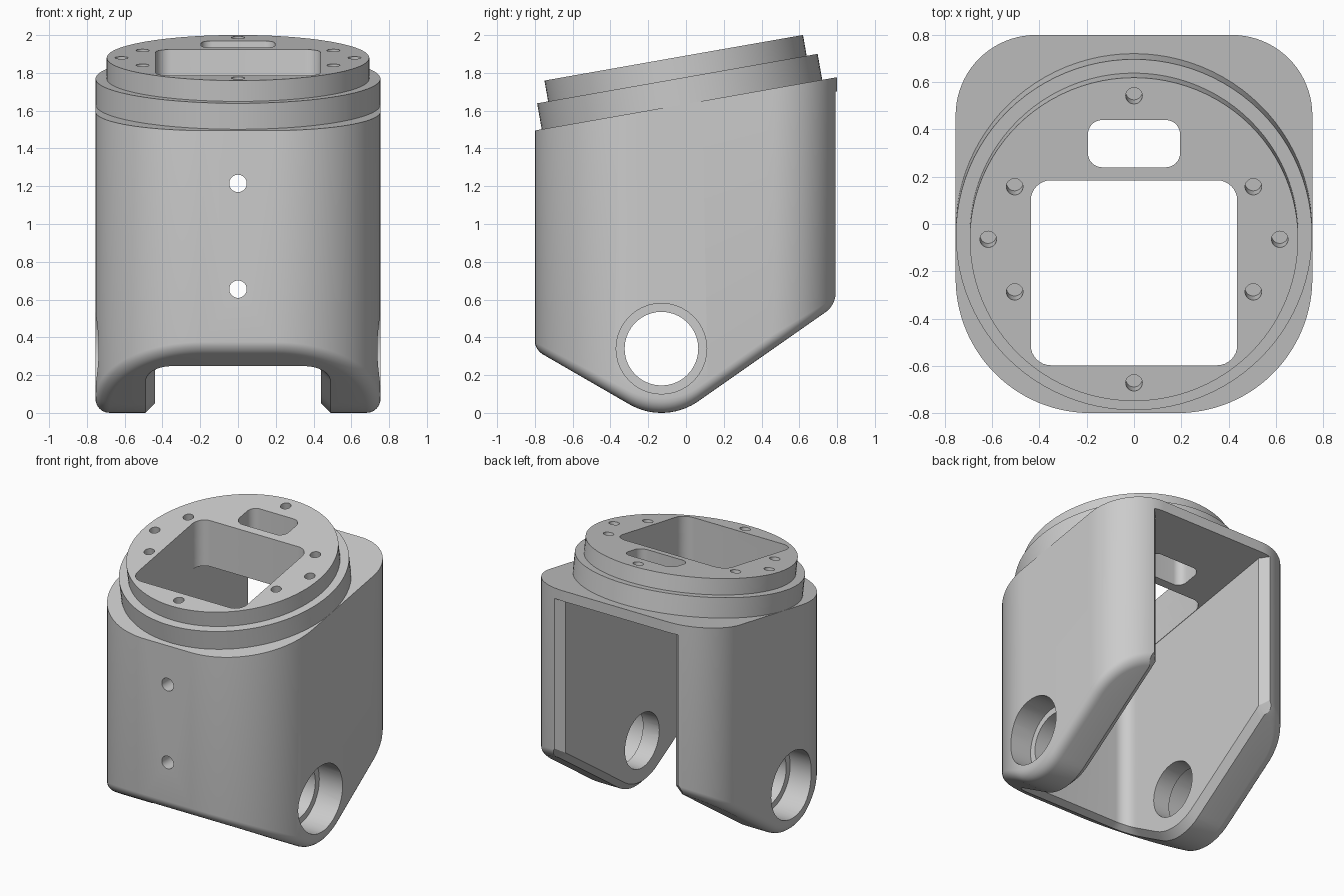
import bpy, bmesh, math
from mathutils import Matrix, Vector

old = bpy.data.objects.get("Cube")
if old:
    bpy.data.objects.remove(old, do_unlink=True)

grey = bpy.data.materials.new("light_grey")
grey.use_nodes = True
grey.diffuse_color = (0.6, 0.6, 0.6, 1)
grey.node_tree.nodes["Principled BSDF"].inputs["Base Color"].default_value = (0.6, 0.6, 0.6, 1)

TILT = math.radians(10)
PIVOT_Y, PIVOT_Z, PIVOT_R = -0.13, 0.34, 0.34
FRONT_A, BACK_A = math.radians(30), math.radians(35)


def underside(y):
    """Underside height: two slopes joined by an arc around the pivot."""
    y0 = PIVOT_Y - PIVOT_R * math.sin(FRONT_A)
    y1 = PIVOT_Y + PIVOT_R * math.sin(BACK_A)
    if y < y0:
        return PIVOT_Z - PIVOT_R * math.cos(FRONT_A) + (y0 - y) * math.tan(FRONT_A)
    if y > y1:
        return PIVOT_Z - PIVOT_R * math.cos(BACK_A) + (y - y1) * math.tan(BACK_A)
    return PIVOT_Z - math.sqrt(PIVOT_R ** 2 - (y - PIVOT_Y) ** 2)


def roof(y):
    return 1.495 + math.tan(TILT) * (y + 0.8)


def arc(cx, cy, r, a0, a1, n):
    """Points with outward normals along an arc."""
    out = []
    for i in range(n + 1):
        a = math.radians(a0 + (a1 - a0) * i / n)
        out.append((cx + r * math.cos(a), cy + r * math.sin(a), math.cos(a), math.sin(a)))
    return out


def side(x, y0, y1, n):
    return [(x, y0 + (y1 - y0) * i / n, 1, 0) for i in range(1, n)]


def finish(name, bm):
    bmesh.ops.recalc_face_normals(bm, faces=bm.faces)
    me = bpy.data.meshes.new(name)
    bm.to_mesh(me)
    bm.free()
    me.materials.append(grey)
    ob = bpy.data.objects.new(name, me)
    bpy.context.collection.objects.link(ob)
    return ob


def stack(name, rings):
    """Skin mirrored half-outlines, bottom ring first, and cap both ends."""
    bm = bmesh.new()
    loops = []
    for half in rings:
        right = [bm.verts.new(p) for p in half]
        left = [bm.verts.new((-x, y, z)) for x, y, z in half]
        loops.append(right + left[::-1])
    n = len(loops[0])
    for a, b in zip(loops, loops[1:]):
        for i in range(n):
            j = (i + 1) % n
            bm.faces.new((a[i], a[j], b[j], b[i]))
    low = loops[0]
    for i in range(n // 2 - 1):
        bm.faces.new((low[i], low[i + 1], low[n - 2 - i], low[n - 1 - i]))
    bm.faces.new(loops[-1])
    return finish(name, bm)


def cylinders(name, items):
    """items: (radius, depth, matrix) for each cylinder."""
    bm = bmesh.new()
    for r, depth, m in items:
        bmesh.ops.create_cone(bm, cap_ends=True, segments=96 if r > 0.3 else 40,
                              radius1=r, radius2=r, depth=depth, matrix=m)
    return finish(name, bm)


def slot_block(name, hx, y0, y1, r, z0, z1):
    half = arc(hx - r, y0 + r, r, -90, 0, 8) + arc(hx - r, y1 - r, r, 0, 90, 8)
    return stack(name, [[(p[0], p[1], z) for p in half] for z in (z0, z1)])


def cut(ob, cutters):
    bpy.context.view_layer.objects.active = ob
    for c in cutters:
        mod = ob.modifiers.new("cut", 'BOOLEAN')
        mod.operation = 'DIFFERENCE'
        mod.solver = 'EXACT'
        mod.object = c
        bpy.ops.object.modifier_apply(modifier=mod.name)


# Housing: rounded plan, filleted V-shaped underside, tilted top
plan = (arc(0.185, -0.23, 0.57, -90, 0, 28) + side(0.755, -0.23, 0.46, 24)
        + arc(0.415, 0.46, 0.34, 0, 90, 20))
rings = []
for k in range(7):
    t = math.pi / 2 * k / 6
    ring = []
    for x, y, nx, ny in plan:
        r = 0.075 * (1 - 0.45 * abs(ny))
        d = r * (1 - math.sin(t))
        yy = y - ny * d
        ring.append((x - nx * d, yy, underside(yy) + r * (1 - math.cos(t))))
    rings.append(ring)
rings.append([(x, y, roof(y)) for x, y, nx, ny in plan])
housing = stack("housing", rings)

# Cavity, open below and behind, with a chamfered rim
inner = (arc(0.35, -0.51, 0.09, -90, 0, 10) + side(0.44, -0.51, 0.74, 40)
         + [(0.44, 0.74, 1, 0), (0.51, 0.81, 1, 0), (0.51, 1.0, 1, 0)])
rings = []
for e, dz in ((0.07, -0.02), (0, 0.05)):
    rings.append([(x + nx * e, y + ny * e, underside(y + ny * e) + dz) for x, y, nx, ny in inner])
rings.append([(x, y, roof(y) - 0.075) for x, y, nx, ny in inner])
cavity = stack("cavity_cutter", rings)

# Pivot bores with outer counterbores
turn_x = Matrix.Rotation(math.pi / 2, 4, 'Y')
items = [(0.195, 2, Matrix.Translation((0, PIVOT_Y, PIVOT_Z)) @ turn_x)]
bore = cylinders("bore_cutter", items)
counterbore = cylinders("counterbore_cutter", [
    (0.24, 0.4, Matrix.Translation((s * 0.77, PIVOT_Y, PIVOT_Z)) @ turn_x) for s in (-1, 1)])

# Two screw holes through the front wall
turn_y = Matrix.Rotation(math.pi / 2, 4, 'X')
screws = cylinders("screw_cutter", [
    (0.046, 0.5, Matrix.Translation((0, -0.75, z)) @ turn_y) for z in (0.655, 1.215)])

# Openings through the top
opening = slot_block("opening_cutter", 0.437, -0.598, 0.185, 0.085, 1.3, 2.3)
slot = slot_block("slot_cutter", 0.195, 0.24, 0.44, 0.06, 1.3, 2.3)

# Tilted discs
frame = Matrix.Translation((0, -0.065, 1.88)) @ Matrix.Rotation(TILT, 4, 'X')


def disc(name, r, top, bottom):
    return cylinders(name, [(r, top - bottom, frame @ Matrix.Translation((0, 0, (top + bottom) / 2)))])


top_disc = disc("top_flange", 0.695, 0, -0.118)
base_disc = disc("base_flange", 0.754, -0.112, -0.262)

# Bolt holes around the flange
spots = [(0, 0.617), (0, -0.617), (0.617, 0), (-0.617, 0)]
spots += [(sx * 0.505, sy * 0.226) for sx in (-1, 1) for sy in (-1, 1)]
bolts = cylinders("bolt_cutter", [
    (0.035, 0.3, frame @ Matrix.Translation((x, y, 0.05))) for x, y in spots])

cut(housing, [cavity, bore, counterbore, screws, opening, slot])
cut(base_disc, [opening, slot])
cut(top_disc, [opening, slot, bolts])
for c in (cavity, bore, counterbore, screws, opening, slot, bolts):
    bpy.data.objects.remove(c, do_unlink=True)

# Smooth curved faces, keep edges sharp
bpy.ops.object.select_all(action='DESELECT')
for ob in (housing, base_disc, top_disc):
    ob.select_set(True)
bpy.context.view_layer.objects.active = housing
bpy.ops.object.shade_smooth_by_angle(angle=math.radians(28))
